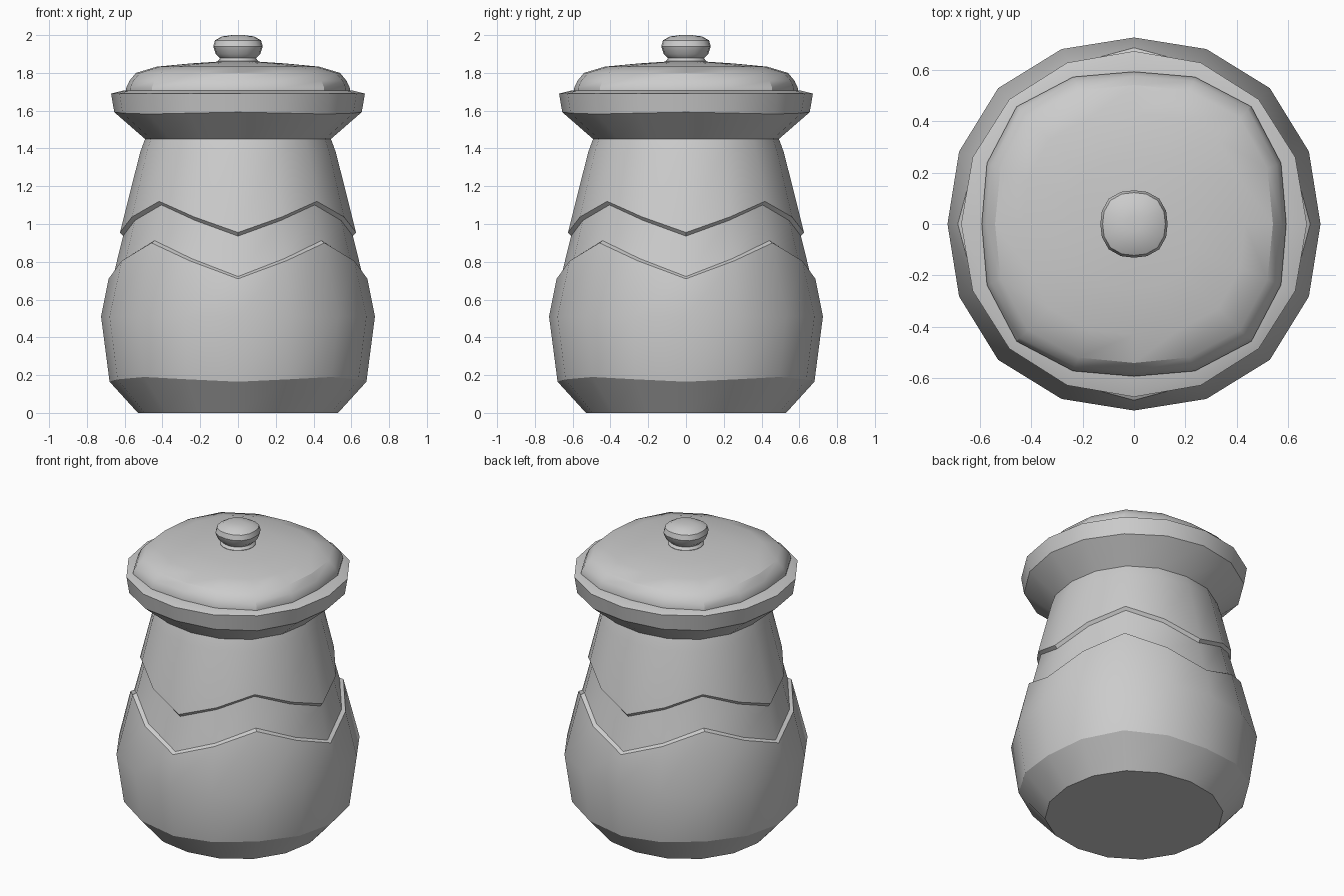
import bpy, bmesh, math

if "Cube" in bpy.data.objects:
    bpy.data.objects.remove(bpy.data.objects["Cube"])

SIDES = 16

clay = bpy.data.materials.new("plain_grey")
clay.diffuse_color = (0.6, 0.6, 0.6, 1)
clay.use_nodes = True
clay.node_tree.nodes["Principled BSDF"].inputs["Base Color"].default_value = clay.diffuse_color


def cone(z):
    """Radius of the tapering shoulder at height z."""
    return 0.69 - (z - 0.69) * 0.246


def lathe(name, rings):
    """rings: (radius or radius function of z, z, rise at diagonals, squareness)."""
    bm = bmesh.new()
    loops = []
    for radius, z, rise, square in rings:
        loop = []
        for i in range(SIDES):
            a = 2 * math.pi * i / SIDES
            wave = (1 - math.cos(4 * a)) / 2      # 0 on the axes, 1 on diagonals
            zz = z + rise * wave
            r = radius(zz) if callable(radius) else radius
            r *= 1 + square * wave
            loop.append(bm.verts.new((r * math.cos(a), r * math.sin(a), zz)))
        loops.append(loop)
    for low, high in zip(loops, loops[1:]):
        for i in range(SIDES):
            j = (i + 1) % SIDES
            bm.faces.new((low[i], low[j], high[j], high[i]))
    bm.faces.new(loops[0][::-1])
    bm.faces.new(loops[-1])
    mesh = bpy.data.meshes.new(name)
    bm.to_mesh(mesh)
    bm.free()
    mesh.materials.append(clay)
    ob = bpy.data.objects.new(name, mesh)
    bpy.context.collection.objects.link(ob)
    bpy.ops.object.select_all(action='DESELECT')
    ob.select_set(True)
    bpy.context.view_layer.objects.active = ob
    bpy.ops.object.shade_smooth_by_angle(angle=math.radians(30))
    return ob


def recess(z):
    return cone(z) - 0.021


# Jar body with a recessed zigzag band, flared neck and thick rim
lathe("jar_body", [
    (0.53, 0.0, 0, 0.02),
    (0.68, 0.165, 0.025, 0.03),
    (0.725, 0.51, 0.0, 0.03),
    (cone, 0.71, 0.19, 0.015),       # lower zigzag lip
    (recess, 0.722, 0.19, 0.015),
    (recess, 0.936, 0.165, 0.01),    # upper zigzag lip
    (cone, 0.955, 0.165, 0.01),
    (0.518, 1.38, 0, 0.02),
    (0.492, 1.45, 0, 0.03),
    (0.655, 1.592, -0.01, 0.02),
    (0.672, 1.69, 0, 0.02),
    (0.60, 1.708, 0, 0.07),
    (0.50, 1.708, 0, 0.07),
])

# Squarish domed lid
lathe("lid", [
    (0.592, 1.70, 0, 0.09),
    (0.592, 1.72, 0, 0.09),
    (0.575, 1.758, 0, 0.09),
    (0.54, 1.80, 0, 0.08),
    (0.43, 1.833, 0, 0.08),
    (0.25, 1.85, 0, 0.06),
    (0.10, 1.86, 0, 0),
])

# Knob on a short waist
lathe("lid_knob", [
    (0.108, 1.85, 0, 0),
    (0.108, 1.862, 0, 0),
    (0.095, 1.878, 0, 0),
    (0.118, 1.90, 0, 0.04),
    (0.131, 1.94, 0, 0.06),
    (0.122, 1.972, 0, 0.06),
    (0.085, 1.993, 0, 0.05),
    (0.03, 2.0, 0, 0),
])
